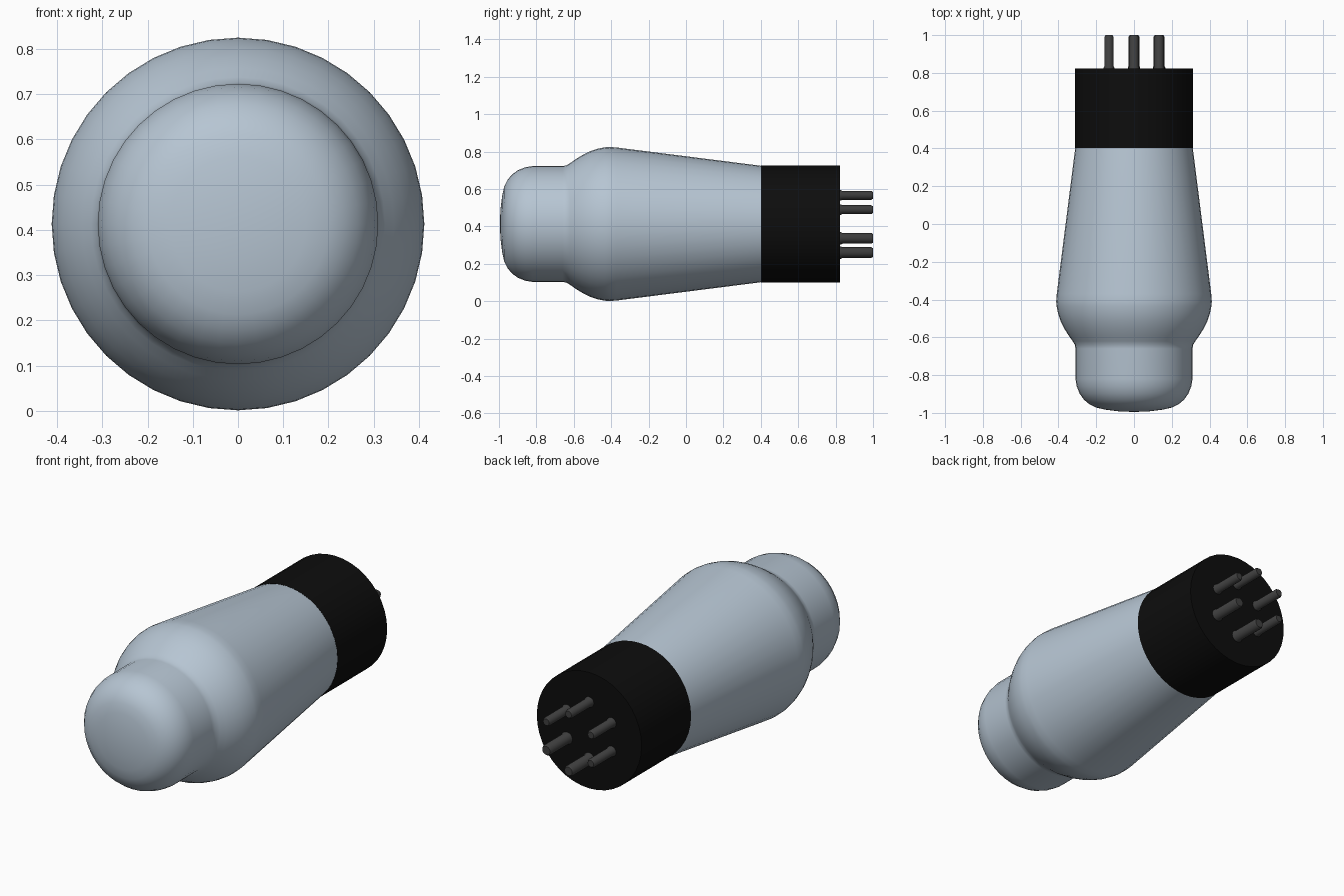
import bpy, math

AXIS_Z = 0.413


def material(name, color, roughness):
    m = bpy.data.materials.new(name)
    m.use_nodes = True
    m.diffuse_color = (*color, 1)
    bsdf = m.node_tree.nodes["Principled BSDF"]
    bsdf.inputs["Base Color"].default_value = (*color, 1)
    bsdf.inputs["Roughness"].default_value = roughness
    return m


def lathe(name, profile, mat, sides, x=0, z=AXIS_Z, sharp=35):
    """Revolve (radius, y) points about a line parallel to y; zero radius makes a pole."""
    verts, rings, faces = [], [], []
    for r, y in profile:
        start = len(verts)
        count = sides if r else 1
        for i in range(count):
            a = math.tau * i / sides + math.pi / 2
            verts.append((x + r * math.cos(a), y, z + r * math.sin(a)))
        rings.append([start + i % count for i in range(sides)])
    for lower, upper in zip(rings, rings[1:]):
        for i in range(sides):
            j = (i + 1) % sides
            quad = (lower[i], lower[j], upper[j], upper[i])
            faces.append(list(dict.fromkeys(quad)))
    mesh = bpy.data.meshes.new(name)
    mesh.from_pydata(verts, [], faces)
    mesh.materials.append(mat)
    obj = bpy.data.objects.new(name, mesh)
    bpy.context.collection.objects.link(obj)
    bpy.ops.object.select_all(action="DESELECT")
    obj.select_set(True)
    bpy.context.view_layer.objects.active = obj
    bpy.ops.object.shade_smooth_by_angle(angle=math.radians(sharp))
    return obj


cube = bpy.data.objects.get("Cube")
if cube:
    bpy.data.objects.remove(cube, do_unlink=True)

glass = material("blue grey glass", (0.47, 0.56, 0.65), 0.4)
black = material("black plastic", (0.004, 0.004, 0.004), 0.6)
metal = material("dark grey metal", (0.05, 0.05, 0.05), 0.5)

# Glass bulb: domed nose, shoulder and long taper
lathe("glass_bulb", [
    (0, -0.995), (0.08, -0.992), (0.15, -0.983), (0.2, -0.972), (0.235, -0.955),
    (0.265, -0.93), (0.288, -0.898), (0.303, -0.86), (0.31, -0.82),
    (0.31, -0.66), (0.313, -0.64), (0.325, -0.62), (0.345, -0.592),
    (0.368, -0.555), (0.388, -0.515), (0.402, -0.475), (0.41, -0.435),
    (0.412, -0.41), (0.409, -0.37), (0.314, 0.38), (0.311, 0.402)], glass, 40, sharp=60)

# Cylindrical base with flat ends
lathe("base", [(0, 0.402), (0.312, 0.402), (0.312, 0.823), (0, 0.823)], black, 40)

# Six pins in a ring, two adjacent ones thicker
for k in range(6):
    a = math.radians(90 + 60 * k)
    r = 0.029 if k in (3, 4) else 0.024
    lathe(f"pin_{k + 1}", [
        (r + 0.004, 0.818), (r + 0.004, 0.828), (r, 0.836), (r, 0.99),
        (r - 0.006, 1.0), (0, 1.0)], metal, 16,
        x=0.153 * math.cos(a), z=AXIS_Z + 0.153 * math.sin(a))
